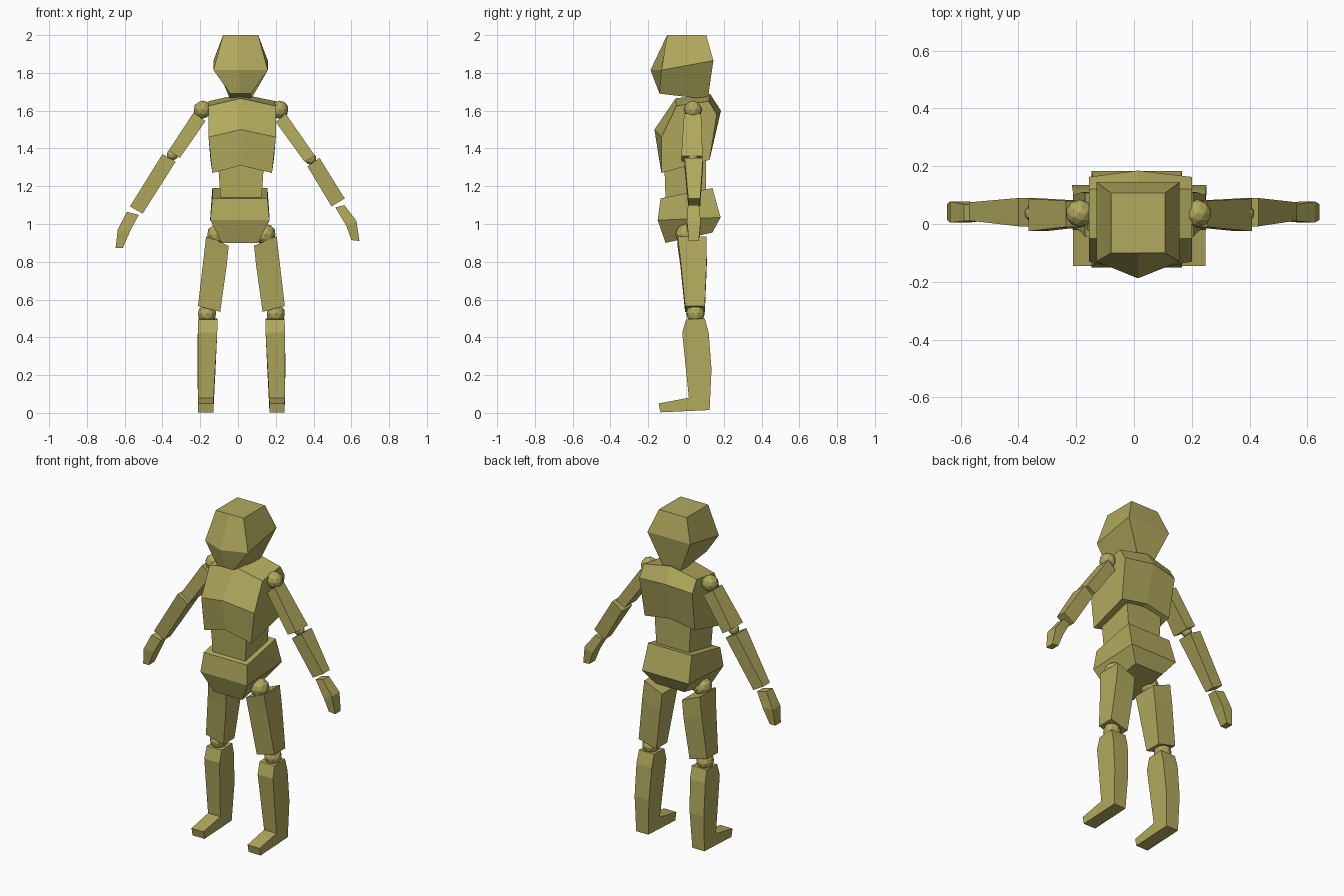
import bpy, bmesh
from mathutils import Matrix

mat = bpy.data.materials.new("olive")
mat.diffuse_color = (0.44, 0.40, 0.11, 1)
C = 0.018  # body mid-plane


def finish(name, bm):
    bmesh.ops.recalc_face_normals(bm, faces=bm.faces)
    me = bpy.data.meshes.new(name)
    bm.to_mesh(me)
    bm.free()
    me.materials.append(mat)
    bpy.context.collection.objects.link(bpy.data.objects.new(name, me))


def loft(name, rings):
    """Skin rings of equal length and cap both ends."""
    bm = bmesh.new()
    vs = [[bm.verts.new(p) for p in r] for r in rings]
    n = len(rings[0])
    for a, b in zip(vs, vs[1:]):
        for i in range(n):
            j = (i + 1) % n
            bm.faces.new((a[i], a[j], b[j], b[i]))
    bm.faces.new(vs[0])
    bm.faces.new(vs[-1])
    finish(name, bm)


def ball(name, loc, r):
    bm = bmesh.new()
    bmesh.ops.create_icosphere(bm, subdivisions=2, radius=r, matrix=Matrix.Translation(loc))
    finish(name, bm)


def slab(cx, hw, yf, zf, yb, zb):
    """Four-corner ring: front edge and back edge."""
    return [(cx - hw, yf, zf), (cx + hw, yf, zf), (cx + hw, yb, zb), (cx - hw, yb, zb)]


def limb_ring(xi, zi, xo, zo, yf, yb):
    """Four-corner ring across a limb: inner edge and outer edge."""
    return [(xi, yf, zi), (xo, yf, zo), (xo, yb, zo), (xi, yb, zi)]


# Head: top, brow and jaw rings with a pointed middle of the face
def head_ring(hw, yf, ymid, zf, yb, zb):
    x = 0.014
    return [(x - hw, yf, zf), (x, ymid, zf), (x + hw, yf, zf), (x + hw, yb, zb), (x - hw, yb, zb)]


loft("head", [head_ring(0.093, -0.10, -0.10, 2.0, 0.107, 2.0),
              head_ring(0.144, -0.13, -0.188, 1.815, 0.145, 1.865),
              head_ring(0.055, -0.14, -0.14, 1.69, 0.115, 1.66)])

# Chest: side profile, mid profile, side profile
mid = [(-0.055, 1.665), (-0.167, 1.50), (-0.137, 1.31), (0.13, 1.37), (0.185, 1.60), (0.128, 1.688)]
side = [(-0.05, 1.625), (-0.13, 1.46), (-0.13, 1.27), (0.125, 1.34), (0.163, 1.58), (0.12, 1.65)]
half = [0.178, 0.178, 0.158, 0.168, 0.178, 0.178]
loft("chest", [[(0.022 - h, y, z) for h, (y, z) in zip(half, side)],
               [(0.014, y, z) for y, z in mid],
               [(0.022 + h, y, z) for h, (y, z) in zip(half, side)]])

# Abdomen and pelvis
loft("abdomen", [slab(0.016, 0.122, -0.115, 1.33, 0.105, 1.36),
                 slab(0.016, 0.108, -0.108, 1.12, 0.105, 1.15)])
loft("pelvis", [slab(0.01, 0.146, -0.135, 1.135, 0.14, 1.19),
                slab(0.01, 0.157, -0.15, 1.02, 0.183, 1.035),
                slab(0.01, 0.096, -0.108, 0.90, 0.14, 0.955)])

# Legs: ball joints, thigh, and shin with foot as one bent profile
shin = [(0.0, 0.495), (0.10, 0.50), (0.12, 0.425), (0.135, 0.23), (0.125, 0.015),
        (-0.135, 0.003), (-0.145, 0.05), (0.015, 0.08), (-0.02, 0.425)]
shin_in = [0.127, 0.127, 0.128, 0.137, 0.148, 0.148, 0.148, 0.147, 0.128]
shin_out = [0.228, 0.228, 0.231, 0.233, 0.229, 0.229, 0.229, 0.23, 0.231]
for s, tag in ((-1, "left"), (1, "right")):
    ball("hip_joint_" + tag, (C + s * 0.127, 0.0, 0.945), 0.056)
    ball("knee_joint_" + tag, (C + s * 0.182, 0.05, 0.525), 0.05)
    loft("thigh_" + tag, [limb_ring(C + s * 0.067, 0.885, C + s * 0.187, 0.935, -0.045, 0.108),
                          limb_ring(C + s * 0.078, 0.78, C + s * 0.2, 0.82, -0.03, 0.11),
                          limb_ring(C + s * 0.112, 0.535, C + s * 0.23, 0.565, -0.005, 0.10)])
    loft("shin_foot_" + tag, [[(C + s * h, y, z) for h, (y, z) in zip(hs, shin)]
                              for hs in (shin_in, shin_out)])

# Arms: inner and outer edge of each section, posed slightly differently per side
arms = {
    "right": dict(shoulder=(0.22, 1.605), elbow=(0.385, 1.345),
                  upper=[(0.20, 1.54, 0.252, 1.585), (0.352, 1.33, 0.408, 1.36)],
                  fore=[(0.368, 1.305, 0.431, 1.35), (0.495, 1.093, 0.565, 1.135)],
                  hand=[(0.515, 1.088, 0.563, 1.10), (0.574, 0.99, 0.627, 1.017),
                        (0.60, 0.915, 0.643, 0.91)]),
    "left": dict(shoulder=(-0.188, 1.605), elbow=(-0.347, 1.367),
                 upper=[(-0.172, 1.545, -0.235, 1.59), (-0.308, 1.35, -0.366, 1.39)],
                 fore=[(-0.33, 1.33, -0.40, 1.37), (-0.505, 1.055, -0.572, 1.093)],
                 hand=[(-0.525, 1.048, -0.588, 1.065), (-0.57, 0.965, -0.637, 0.97),
                       (-0.61, 0.873, -0.648, 0.873)]),
}
depth = dict(upper=[(-0.01, 0.08), (-0.025, 0.088)],
             fore=[(-0.008, 0.09), (0.012, 0.075)],
             hand=[(0.01, 0.068), (0.005, 0.078), (0.015, 0.068)])
for tag, a in arms.items():
    ball("shoulder_joint_" + tag, (a["shoulder"][0], 0.037, a["shoulder"][1]), 0.048)
    ball("elbow_joint_" + tag, (a["elbow"][0], 0.037, a["elbow"][1]), 0.031)
    for part, label in (("upper", "upper_arm_"), ("fore", "forearm_"), ("hand", "hand_")):
        loft(label + tag, [limb_ring(*e, *d) for e, d in zip(a[part], depth[part])])
